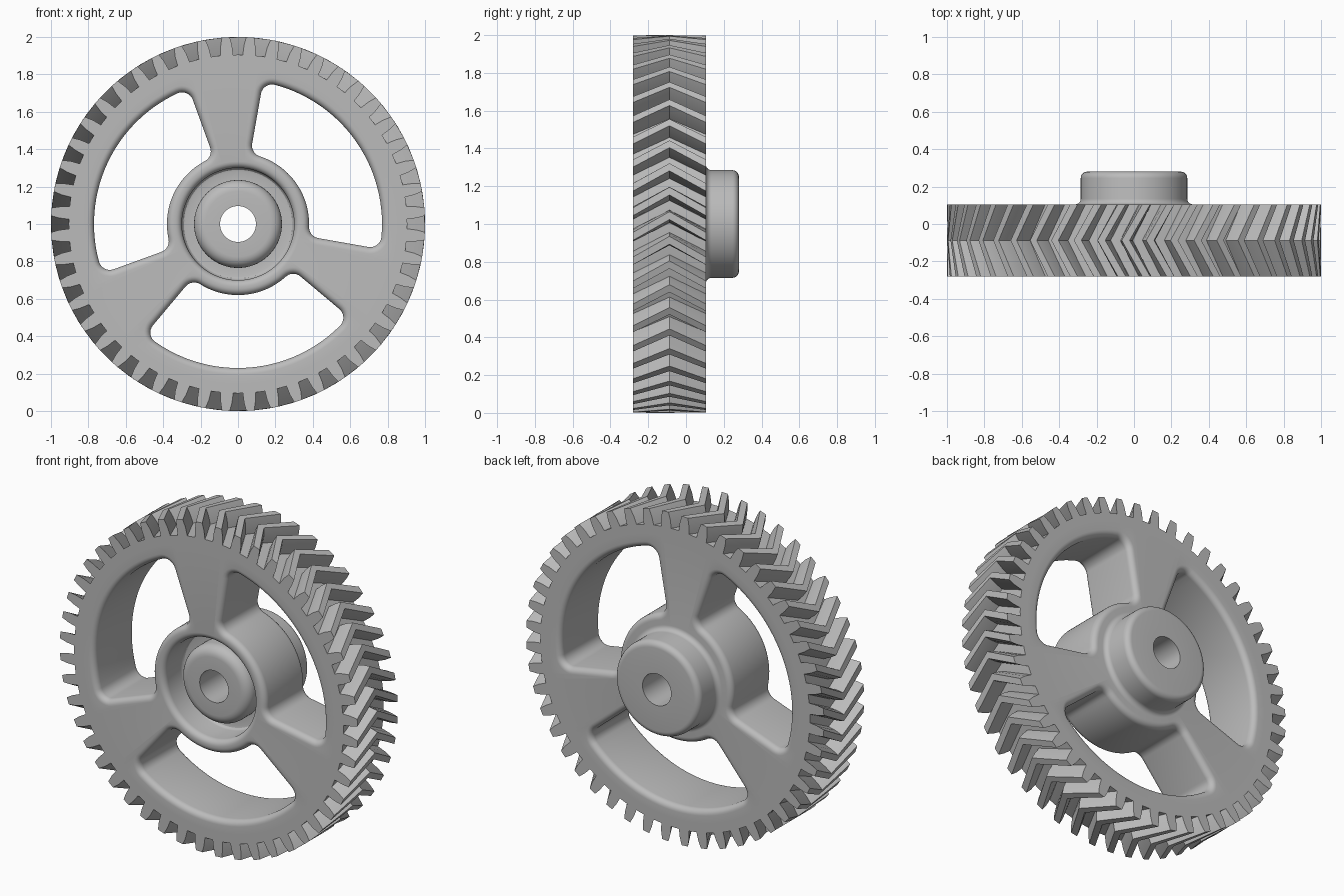
import bpy, bmesh
from math import sin, cos, asin, pi, radians
from mathutils import Vector

FRONT, BACK, HUB_BACK = -0.28, 0.105, 0.28
TEETH = 48
HELIX = 0.11          # twist between each face and the middle of the teeth

cube = bpy.data.objects.get("Cube")
if cube:
    bpy.data.objects.remove(cube)

steel = bpy.data.materials.new("grey_steel")
steel.use_nodes = True
GREY = (0.5, 0.5, 0.5, 1)
steel.diffuse_color = GREY
steel.node_tree.nodes["Principled BSDF"].inputs["Base Color"].default_value = GREY


def arc(cx, cy, r, a, b, steps=6):
    return [(cx + r * cos(a + (b - a) * i / steps), cy + r * sin(a + (b - a) * i / steps))
            for i in range(steps + 1)]


def loft(name, rings, closed):
    """Join equal rings of points; closed wraps last to first, otherwise the ends are capped."""
    bm = bmesh.new()
    loops = [[bm.verts.new(p) for p in ring] for ring in rings]
    n = len(loops[0])
    pairs = list(zip(loops, loops[1:] + loops[:1])) if closed else list(zip(loops, loops[1:]))
    for a, b in pairs:
        for i in range(n):
            j = (i + 1) % n
            bm.faces.new((a[i], a[j], b[j], b[i]))
    if not closed:
        bm.faces.new(loops[0])
        bm.faces.new(loops[-1])
    bmesh.ops.recalc_face_normals(bm, faces=bm.faces)
    mesh = bpy.data.meshes.new(name)
    bm.to_mesh(mesh)
    bm.free()
    mesh.materials.append(steel)
    obj = bpy.data.objects.new(name, mesh)
    bpy.context.collection.objects.link(obj)
    return obj


def polar(r, a, y):
    return Vector((r * cos(a), y, 1 + r * sin(a)))


# One tooth from gap centre to gap centre: radius and offset from the tooth axis
PITCH = 2 * pi / TEETH
ROOT, MID, TIP = (0.905, 0.037), (0.955, 0.032), (1.0, 0.021)
tooth = [(0.905, -PITCH / 2)] + [(r, -a) for r, a in (ROOT, MID, TIP)] \
    + [(r, a) for r, a in (TIP, MID, ROOT)]
COUNT = TEETH * len(tooth)


def tooth_ring(y, twist):
    start = -pi / 2 + PITCH / 2 + twist
    return [polar(r, start + k * PITCH + a, y) for k in range(TEETH) for r, a in tooth]


def round_ring(r, y):
    start = -pi / 2
    return [polar(r, start + 2 * pi * i / COUNT, y) for i in range(COUNT)]


# Wheel section from the front rim, through groove and nose, along the bore and out over the rear boss
section = [(0.85, FRONT)]
section += arc(0.335, FRONT + 0.035, 0.035, -pi / 2, -pi)
section += [(0.30, -0.12)] + arc(0.28, -0.12, 0.02, 0, pi / 2, 3)[1:] + [(0.235, -0.10)]
section += arc(0.175, -0.17, 0.06, 0, -pi / 2)
section += [(0.096, -0.23), (0.096, HUB_BACK)]
section += arc(0.25, HUB_BACK - 0.035, 0.035, pi / 2, 0)
section += arc(0.315, BACK + 0.03, 0.03, pi, 1.5 * pi)
section += [(0.85, BACK)]

middle = (FRONT + BACK) / 2
rings = [round_ring(r, y) for r, y in section]
rings += [tooth_ring(BACK, 0), tooth_ring(middle, HELIX), tooth_ring(FRONT, 0)]
gear = loft("herringbone_gear", rings, True)


# Rounded sector outline of a window, grown by d all round
def window_outline(a0, a1, d, r1=0.38, r2=0.77, f=0.06):
    ri, ro = r1 + f, r2 - f
    ti, to = asin(f / ri), asin(f / ro)
    g = f + d
    pts = []

    def corner(r, a, start, end):
        pts.extend(arc(r * cos(a), r * sin(a), g, start, end, 8))

    def rim(r, b, e, n=28):
        pts.extend((r * cos(b + (e - b) * i / n), r * sin(b + (e - b) * i / n))
                   for i in range(1, n))

    corner(ri, a0 + ti, a0 + ti - pi, a0 - pi / 2)
    corner(ro, a0 + to, a0 - pi / 2, a0 + to)
    rim(r2 + d, a0 + to, a1 - to)
    corner(ro, a1 - to, a1 - to, a1 + pi / 2)
    corner(ri, a1 - ti, a1 + pi / 2, a1 - ti + pi)
    rim(r1 - d, a1 - ti, a0 + ti)
    return pts


# Cut the three windows with rounded lips on both faces
LIP = 0.035
lip = [(LIP * (1 - sin(t)), LIP * (1 - cos(t))) for t in (i * pi / 12 for i in range(7))]
levels = [(LIP, FRONT - 0.02)] + [(d, FRONT + h) for d, h in lip]
levels += [(d, BACK - h) for d, h in reversed(lip)] + [(LIP, BACK + 0.02)]
for k in range(3):
    a0, a1 = radians(-10 + 120 * k), radians(80 + 120 * k)
    cutter = loft("window_cutter", [[(x, y, 1 + z) for x, z in window_outline(a0, a1, d)]
                                    for d, y in levels], False)
    cutter.hide_render = True
    mod = gear.modifiers.new("window", 'BOOLEAN')
    mod.operation = 'DIFFERENCE'
    mod.solver = 'EXACT'
    mod.object = cutter
    bpy.context.view_layer.objects.active = gear
    bpy.ops.object.modifier_apply(modifier=mod.name)
    bpy.data.objects.remove(cutter)

bpy.ops.object.select_all(action='DESELECT')
gear.select_set(True)
bpy.context.view_layer.objects.active = gear
bpy.ops.object.shade_smooth_by_angle(angle=radians(30))
